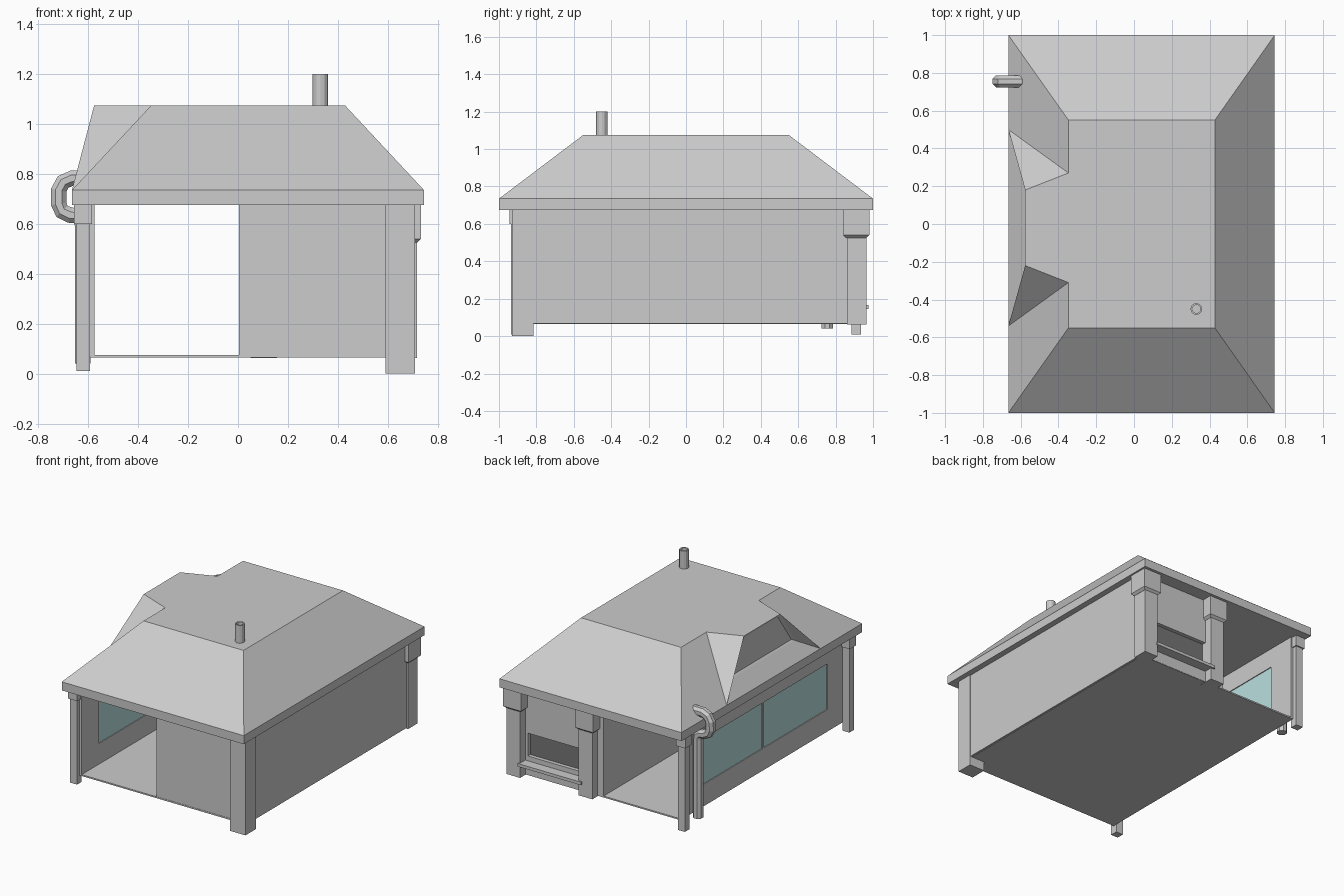
import bpy, bmesh, math
from mathutils import Vector

if "Cube" in bpy.data.objects:
    bpy.data.objects.remove(bpy.data.objects["Cube"])


def material(name, rgb):
    m = bpy.data.materials.new(name)
    m.diffuse_color = (*rgb, 1)
    m.use_nodes = True
    m.node_tree.nodes["Principled BSDF"].inputs["Base Color"].default_value = m.diffuse_color
    return m


GREY = material("plain grey", (0.604, 0.604, 0.604))
GLASS = material("pale blue glass", (0.50, 0.745, 0.745))
DARK = material("dark grey", (0.18, 0.18, 0.18))


def finish(name, bm, mat):
    bmesh.ops.recalc_face_normals(bm, faces=bm.faces)
    me = bpy.data.meshes.new(name)
    bm.to_mesh(me)
    bm.free()
    me.materials.append(mat)
    ob = bpy.data.objects.new(name, me)
    bpy.context.collection.objects.link(ob)
    return ob


def box(name, x, y, z, mat=GREY, taper=0.0):
    """Box from (min, max) pairs; taper shrinks the bottom face."""
    bm = bmesh.new()
    bmesh.ops.create_cube(bm, size=1)
    for v in bm.verts:
        t = taper if v.co.z < 0 else 0
        v.co = Vector(((x[0] + t if v.co.x < 0 else x[1] - t),
                       (y[0] + t if v.co.y < 0 else y[1] - t),
                       z[0] if v.co.z < 0 else z[1]))
    return finish(name, bm, mat)


# Roof: fascia, hipped slopes, flat top and a dormer cut into the left slope
X0, X1, TX0, TX1, TY = -0.665, 0.745, -0.347, 0.428, 0.55
ZB, ZE, ZT, YC = 0.675, 0.735, 1.075, -0.02
bm = bmesh.new()
P = lambda *c: bm.verts.new(c)
corners = [(X0, -1), (X1, -1), (X1, 1), (X0, 1)]
low = [P(x, y, ZB) for x, y in corners]
eave = [P(x, y, ZE) for x, y in corners]
top = [P(x, y, ZT) for x, y in [(TX0, -TY), (TX1, -TY), (TX1, TY), (TX0, TY)]]
foot = [P(X0, YC + s * 0.52, ZE) for s in (-1, 1)]
ridge = [P(TX0, YC + s * 0.29, ZT) for s in (-1, 1)]
head = [P(-0.576, YC + s * 0.20, ZT) for s in (-1, 1)]
zs = ZE + (ZT - ZE) * (-0.576 - X0) / (TX0 - X0)
sill = [P(-0.576, YC + s * 0.36, zs) for s in (-1, 1)]
F = bm.faces.new
F(low[::-1])
for i in range(3):
    F((low[i], low[i + 1], eave[i + 1], eave[i]))
    F((eave[i], eave[i + 1], top[i + 1], top[i]))
F((low[3], low[0], eave[0], foot[0], foot[1], eave[3]))
F((foot[0], sill[0], sill[1], foot[1]))
for i, j in ((0, 0), (1, 3)):
    F((eave[j], foot[i], ridge[i], top[j]))
    F((foot[i], head[i], ridge[i]))
    F((foot[i], sill[i], head[i]))
F((top[0], top[1], top[2], top[3], ridge[1], head[1], head[0], ridge[0]))
window = F((sill[0], head[0], head[1], sill[1]))
bmesh.ops.recalc_face_normals(bm, faces=bm.faces)
bmesh.ops.inset_individual(bm, faces=[window], thickness=0.022, depth=-0.012)
finish("roof", bm, GREY)

# Floor and the enclosed room on the right half
box("floor", (-0.59, 0.69), (-0.91, 0.905), (0.065, 0.075))
box("room", (0.005, 0.703), (-0.908, 0.875), (0.067, 0.68))

# Back wall of the room, framing a recessed serving hatch
WY = (0.87, 0.907)
box("back_wall_lower", (0.005, 0.70), WY, (0.067, 0.20))
box("back_wall_upper", (0.005, 0.70), WY, (0.36, 0.68))
box("back_wall_inner_side", (0.005, 0.155), WY, (0.20, 0.36))
box("back_wall_outer_side", (0.59, 0.70), WY, (0.20, 0.36))
box("hatch_panel", (0.15, 0.595), (0.874, 0.880), (0.195, 0.365), DARK)
box("hatch_shelf", (0.13, 0.62), (0.90, 0.977), (0.145, 0.166))

# Left wall with a two-pane window
LX = (-0.592, -0.574)
GY, GZ = (-0.72, 0.70), (0.22, 0.54)
box("left_wall_lower", LX, (-0.91, 0.905), (0.066, GZ[0]))
box("left_wall_upper", LX, (-0.91, 0.905), (GZ[1], 0.68))
box("left_wall_front_end", LX, (-0.91, GY[0]), GZ)
box("left_wall_back_end", LX, (GY[1], 0.905), GZ)
box("window_mullion", LX, (-0.02, 0.0), GZ)
box("window_glass", (-0.586, -0.580), (GY[0] - 0.005, GY[1] + 0.005),
    (GZ[0] - 0.005, GZ[1] + 0.005), GLASS)

# Slim left posts with square caps
for name, y in (("front", -0.91), ("back", 0.91)):
    box(name + "_left_post", (-0.647, -0.592), (y - 0.026, y + 0.026), (0.01, 0.61))
    box(name + "_left_post_cap", (-0.656, -0.584), (y - 0.035, y + 0.035), (0.60, 0.68))

# Thick front right post
box("front_right_post", (0.59, 0.709), (-0.93, -0.815), (0.0, 0.68))

# Back posts with chamfered caps
for name, x in (("right", 0.663), ("middle", 0.103)):
    box("back_" + name + "_post", (x - 0.053, x + 0.053), (0.86, 0.965), (0.063, 0.54))
    box("back_" + name + "_cap", (x - 0.07, x + 0.07), (0.842, 0.98), (0.54, 0.68))
    box("back_" + name + "_cap_chamfer", (x - 0.07, x + 0.07), (0.842, 0.98),
        (0.525, 0.54), taper=0.016)

# Chimney: hollow twelve-sided tube
bm = bmesh.new()
N = 12
rings = []
for r, z in ((0.031, 1.06), (0.031, 1.2), (0.022, 1.2), (0.022, 1.08)):
    rings.append([bm.verts.new((0.33 + r * math.cos(2 * math.pi * i / N),
                                -0.45 + r * math.sin(2 * math.pi * i / N), z))
                  for i in range(N)])
for a, b in zip(rings, rings[1:]):
    for i in range(N):
        j = (i + 1) % N
        bm.faces.new((a[i], a[j], b[j], b[i]))
bm.faces.new(rings[-1])
finish("chimney", bm, GREY)

# Bent downpipe on the left side: octagon swept along a path in the x-z plane
path = [(-0.57, 0.783), (-0.665, 0.783), (-0.70, 0.768), (-0.718, 0.735), (-0.718, 0.68),
        (-0.705, 0.65), (-0.672, 0.635), (-0.645, 0.632), (-0.627, 0.618),
        (-0.622, 0.59), (-0.622, 0.04)]
pts = [Vector(p) for p in path]
bm = bmesh.new()
R, N = 0.034, 8
rings = []
for k, p in enumerate(pts):
    t = (pts[min(k + 1, len(pts) - 1)] - pts[max(k - 1, 0)]).normalized()
    n = Vector((-t.y, t.x))
    ring = []
    for i in range(N):
        a = 2 * math.pi * (i + 0.5) / N
        q = p + n * R * math.cos(a)
        ring.append(bm.verts.new((q.x, 0.755 + R * math.sin(a), q.y)))
    rings.append(ring)
for a, b in zip(rings, rings[1:]):
    for i in range(N):
        j = (i + 1) % N
        bm.faces.new((a[i], a[j], b[j], b[i]))
bm.faces.new(rings[0])
bm.faces.new(rings[-1])
finish("downpipe", bm, GREY)
